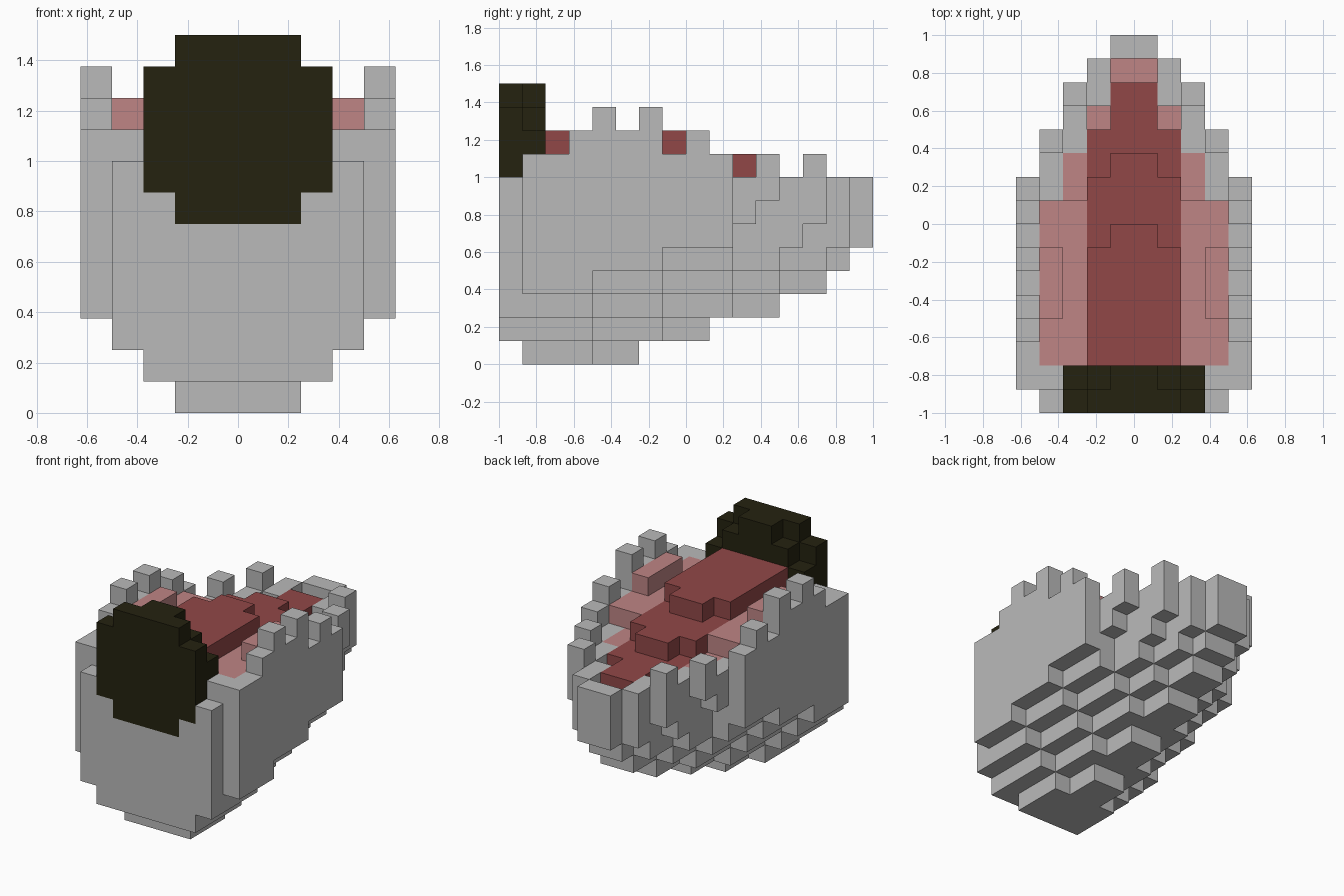
import bpy
import bmesh
from mathutils import Vector

cube = bpy.data.objects.get("Cube")
if cube:
    bpy.data.objects.remove(cube, do_unlink=True)

U = 0.125  # edge of one block


def material(name, rgb):
    m = bpy.data.materials.new(name)
    m.use_nodes = True
    m.diffuse_color = (*rgb, 1)
    m.node_tree.nodes["Principled BSDF"].inputs["Base Color"].default_value = (*rgb, 1)
    return m


grey = material("grey", (0.49, 0.49, 0.49))
pink = material("pink", (0.52, 0.235, 0.235))
red = material("dark red", (0.285, 0.064, 0.064))
black = material("dark olive", (0.018, 0.016, 0.005))

# Cells are (column from the middle, row from the front, level); both halves match.
jaw, gums, tongue, throat = set(), set(), set(), set()


def fill(part, columns, rows, levels):
    part.update((c, y, z) for c in columns for y in rows for z in levels)


# Jaw: each level lists where every column ends, middle column first
levels = [
    (6, 4),
    (9, 7, 4),
    (12, 10, 7, 4),
    (14, 12, 10, 7, 4),
    (15, 14, 12, 10, 7),
    (16, 15, 13, 10, 10),
    (16, 15, 14, 11, 10),
    (16, 15, 14, 12, 10),
]
for z, ends in enumerate(levels):
    for c, end in enumerate(ends):
        fill(jaw, [c], range(1 if z == 0 or c == 4 else 0, end), [z])

# Rear wall and the uneven teeth along the rim
fill(jaw, range(5), [1], [8])
for y, top in zip(range(2, 10), (9, 10, 11, 10, 11, 9, 10, 9)):
    fill(jaw, [4], [y], range(8, top))
fill(jaw, [3], [11], [8])
fill(jaw, [2], [13], [8])

# Gums: a stepped floor inside the rim with a raised lump on each side
for c, end in enumerate((15, 13, 11, 9)):
    for y in range(2, end):
        jaw -= {(c, y, z) for z in range(6, 12)}
        fill(gums, [c], [y], range(6, 9 if y < 9 else 8 if y < 11 else 7))
fill(gums, [3], range(4, 7), [9])

# Tongue: three tiers stepping down towards the tip
for c, ends in enumerate(((8, 11, 14), (7, 10, 12))):
    for end, top in zip(ends, (10, 9, 8)):
        fill(tongue, [c], range(2, end), range(6, top))

# Throat: rounded dark block at the front
fill(throat, range(2), [0], range(6, 12))
fill(throat, range(3), [0], range(7, 11))
fill(throat, range(3), [1], range(8, 10))
fill(throat, range(2), [1], [10])
fill(throat, range(1), [1], [11])

# Later parts replace earlier ones where they share a cell
gums -= tongue
jaw -= throat | tongue | gums


def mirrored(part):
    return part | {(-1 - c, y, z) for c, y, z in part}


solid = mirrored(jaw | gums | tongue | throat)


def build(name, part, mat):
    """Make a mesh from the open faces of the cells and merge flat areas."""
    bm = bmesh.new()
    corners = {}

    def corner(p):
        key = tuple(round(v) for v in p)
        if key not in corners:
            x, y, z = key
            corners[key] = bm.verts.new((x * U, (y - 8) * U, z * U))
        return corners[key]

    for cell in sorted(mirrored(part)):
        for axis in range(3):
            for side in (0, 1):
                near = list(cell)
                near[axis] += 2 * side - 1
                if tuple(near) in solid:
                    continue
                a, b = Vector(), Vector()
                a[(axis + 1) % 3] = 1
                b[(axis + 2) % 3] = 1
                p = Vector(cell)
                p[axis] += side
                ring = [p, p + a, p + a + b, p + b]
                if not side:
                    ring.reverse()
                bm.faces.new([corner(q) for q in ring])
    bmesh.ops.dissolve_limit(bm, angle_limit=0.01, verts=bm.verts, edges=bm.edges)
    mesh = bpy.data.meshes.new(name)
    bm.to_mesh(mesh)
    bm.free()
    mesh.materials.append(mat)
    bpy.context.collection.objects.link(bpy.data.objects.new(name, mesh))


build("jaw_with_teeth", jaw, grey)
build("gums", gums, pink)
build("tongue", tongue, red)
build("throat", throat, black)
